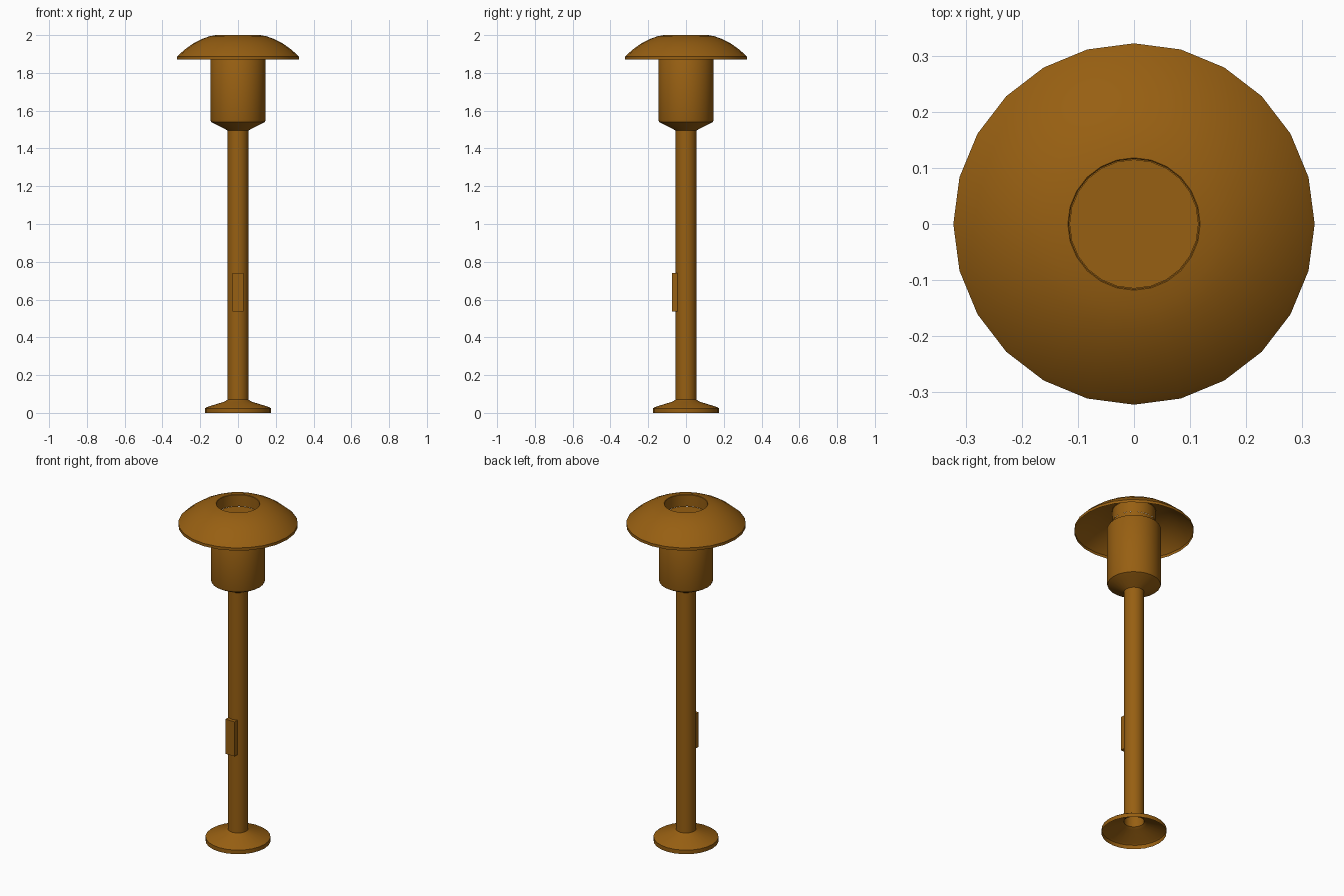
import bpy, bmesh
from math import cos, sin, tau, radians

if "Cube" in bpy.data.objects:
    bpy.data.objects.remove(bpy.data.objects["Cube"])

SIDES = 24

mat = bpy.data.materials.new("bronze_paint")
mat.diffuse_color = (0.31, 0.115, 0.006, 1)
mat.use_nodes = True
mat.node_tree.nodes["Principled BSDF"].inputs["Base Color"].default_value = mat.diffuse_color


def finish(name, bm, normals=True):
    if normals:
        bmesh.ops.recalc_face_normals(bm, faces=bm.faces[:])
    me = bpy.data.meshes.new(name)
    bm.to_mesh(me)
    bm.free()
    ob = bpy.data.objects.new(name, me)
    bpy.context.collection.objects.link(ob)
    me.materials.append(mat)
    bpy.ops.object.select_all(action='DESELECT')
    ob.select_set(True)
    bpy.context.view_layer.objects.active = ob
    bpy.ops.object.shade_smooth_by_angle(angle=radians(32))
    return ob


def lathe(name, profile, cap_end=False):
    """Spin (radius, z) points, listed from bottom to top of the outside."""
    bm = bmesh.new()
    rings = [[bm.verts.new((r * cos(tau * i / SIDES), r * sin(tau * i / SIDES), z))
              for i in range(SIDES)] for r, z in profile]
    for a, b in zip(rings, rings[1:]):
        for i in range(SIDES):
            j = (i + 1) % SIDES
            bm.faces.new((a[i], a[j], b[j], b[i]))
    if cap_end:
        bm.faces.new(rings[-1])
    return finish(name, bm, normals=False)


# Flared foot, hollow underneath
lathe("base_flange", [(0.175, 0.0), (0.175, 0.024), (0.165, 0.031),
                      (0.07, 0.06), (0.055, 0.07)])

# Hollow post
lathe("post", [(0.055, 0.07), (0.055, 1.495)])

# Lamp housing with tapered underside and a stepped, closed top
lathe("lamp_housing", [(0.055, 1.495), (0.066, 1.501), (0.13, 1.533),
                       (0.143, 1.541), (0.146, 1.552), (0.146, 1.885),
                       (0.14, 1.895), (0.115, 1.90), (0.115, 1.93)], cap_end=True)

# Domed shade, open below, with a recessed well in the top
lathe("shade", [(0.322, 1.87), (0.322, 1.886), (0.312, 1.897), (0.275, 1.929),
                (0.235, 1.957), (0.19, 1.98), (0.15, 1.994), (0.118, 2.0),
                (0.116, 1.998), (0.116, 1.93)])

# Access hatch on the front of the post
bm = bmesh.new()
bmesh.ops.create_cube(bm, size=1)
for v in bm.verts:
    v.co.x *= 0.06
    v.co.y = v.co.y * 0.03 - 0.06
    v.co.z = v.co.z * 0.205 + 0.638
finish("access_hatch", bm)
